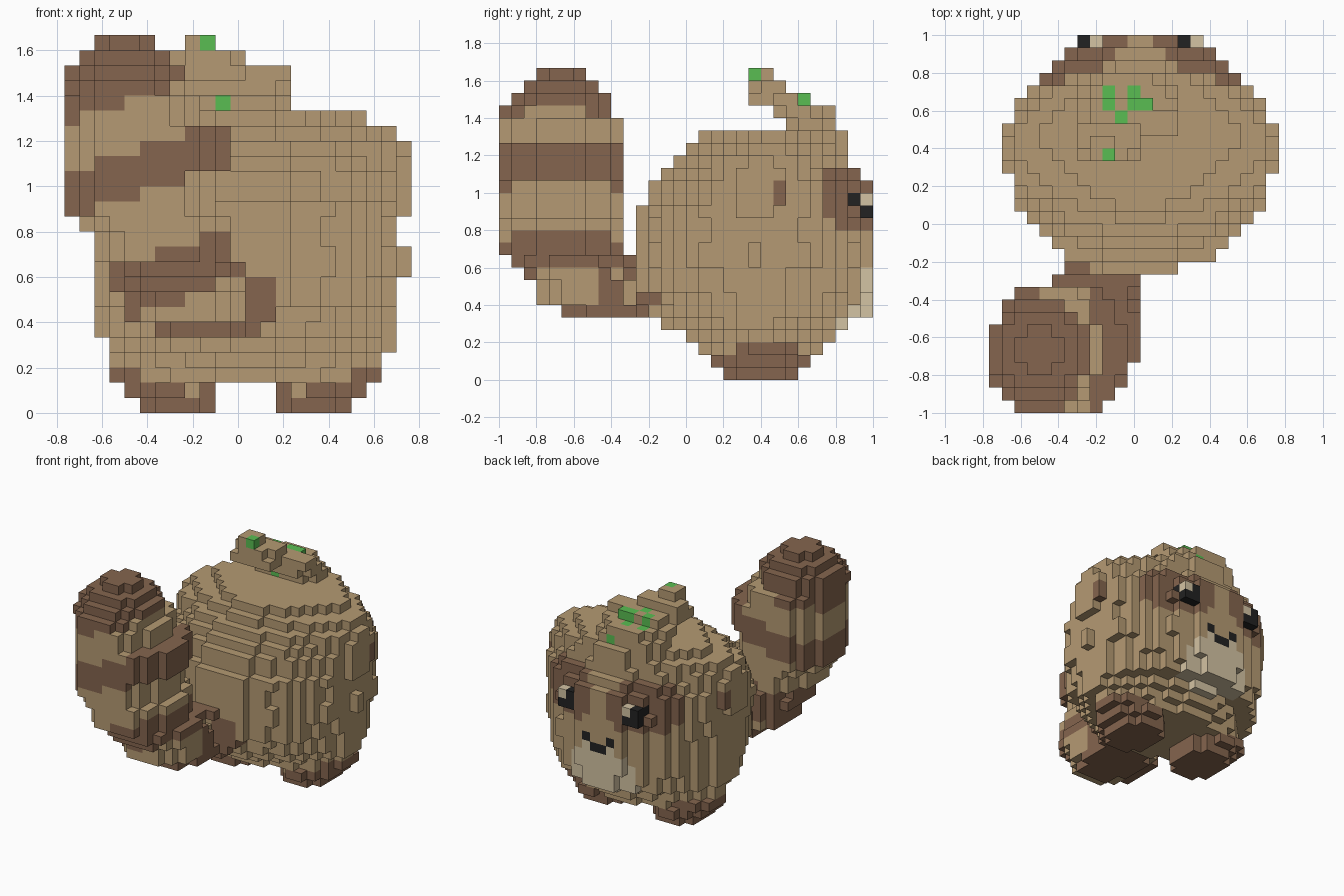
import bpy

cube = bpy.data.objects.get("Cube")
if cube:
    bpy.data.objects.remove(cube, do_unlink=True)

U = 2 / 30                       # edge of one block
ORIGIN = (-11.5 * U, -1.0, 0.0)  # corner of the block grid


# Materials
def linear(c):
    c /= 255
    return c / 12.92 if c <= 0.04045 else ((c + 0.055) / 1.055) ** 2.4


COLOURS = {"tan": (181, 154, 115), "brown": (133, 101, 78), "green": (90, 189, 82),
           "black": (34, 34, 34), "cream": (212, 195, 163)}
NAMES = list(COLOURS)
mats = []
for name, rgb in COLOURS.items():
    m = bpy.data.materials.new(name)
    m.use_nodes = True
    col = tuple(linear(c) for c in rgb) + (1.0,)
    m.diffuse_color = col
    bsdf = m.node_tree.nodes["Principled BSDF"]
    bsdf.inputs["Base Color"].default_value = col
    bsdf.inputs["Roughness"].default_value = 0.9
    mats.append(m)

# Each filled block maps to (part, colour); the first part to claim a block keeps it
blocks = {}


def put(cell, part, colour):
    blocks.setdefault(cell, (part, colour))


def disc(x0, x1, y0, y1, k, part, rule, soft=0.0, power=2.0):
    """Fill one rounded layer lying between the given block edges."""
    cx, cy = (x0 + x1) / 2, (y0 + y1) / 2
    rx, ry = (x1 - x0) / 2, (y1 - y0) / 2 + soft
    for i in range(23):
        for j in range(30):
            dx, dy = abs(i + 0.5 - cx) / rx, abs(j + 0.5 - cy) / ry
            if dx ** power + dy ** power <= 1:
                put((i, j, k), part, rule(i, j, k))


def box(i0, i1, j0, j1, k, part, rule):
    for i in range(i0, i1 + 1):
        for j in range(j0, j1 + 1):
            put((i, j, k), part, rule(i, j, k))


# Feet, mirrored about the body centre at block edge 12, with tan flecks on the toes
def foot_colour(i, j, k):
    return "tan" if k == 1 and j < 19 and i in (8, 9, 15) else "brown"


for k, (x0, x1, y0, y1) in enumerate([(5, 10, 18, 24), (4, 10, 17, 25), (3, 10, 19, 24)]):
    disc(x0, x1, y0, y1, k, "feet", foot_colour)
    disc(24 - x1, 24 - x0, y0, y1, k, "feet", foot_colour)

# Protruding eyes with a highlight in one upper corner
for i in (7, 15):
    for di in (0, 1):
        for k in (13, 14):
            put((i + di, 29, k), "eyes", "cream" if di and k == 14 else "black")
        put((i + di, 28, 14), "eyes", "black")

# Curled tuft on the head, with green spots
SPOTS = {(9, 24), (9, 25), (10, 23), (11, 24), (11, 25), (12, 24), (9, 20)}


def tuft_colour(i, j, k):
    if (i, j, k) == (12, 26, 20):
        return "green"
    return "green" if (i, j) in SPOTS and (j > 20 or k == 24) else "tan"


box(8, 13, 23, 26, 20, "tuft", tuft_colour)
box(7, 14, 24, 25, 20, "tuft", tuft_colour)
box(8, 13, 22, 25, 21, "tuft", tuft_colour)
box(7, 14, 23, 24, 21, "tuft", tuft_colour)
box(9, 12, 26, 26, 21, "tuft", tuft_colour)
box(7, 11, 20, 22, 22, "tuft", tuft_colour)
box(8, 14, 22, 23, 22, "tuft", tuft_colour)
box(8, 12, 24, 24, 22, "tuft", tuft_colour)
box(7, 11, 21, 22, 23, "tuft", tuft_colour)
box(8, 10, 20, 20, 23, "tuft", tuft_colour)
box(8, 9, 20, 21, 24, "tuft", tuft_colour)


# Tail with slanted bands; layers run from the bottom upward
def tail_colour(i, j, k):
    s = k + 0.5 - 0.35 * (i + 0.5)
    if k == 5 or (k < 9 and (i >= 12 or (i == 11 and j >= 8))):
        return "brown"
    return "brown" if s > 19.2 or 12.7 < s < 15.8 or 4.85 < s < 8.4 else "tan"


TAIL = [(6, 12, 5, 13), (4, 12, 3, 12), (4, 12, 3, 12), (3, 12, 2, 11), (3, 12, 1, 11),
        (2, 11, 0, 10), (2, 11, 0, 10), (1, 11, 0, 10), (0, 10, 0, 10), (0, 10, 0, 10),
        (0, 10, 0, 10), (0, 11, 0, 10), (0, 11, 0, 10), (0, 11, 0, 10), (0, 9, 0, 10),
        (0, 9, 0, 10), (0, 8, 0, 9), (0, 8, 1, 9), (1, 7, 2, 8), (2, 6, 3.2, 6.8)]
for n, layer in enumerate(TAIL):
    disc(*layer, n + 5, "tail", tail_colour, 0.45)
# Root joining the tail to the body
box(9, 12, 11, 13, 5, "tail", tail_colour)
for k in (6, 7, 8):
    box(9, 13, 11, 12, k, "tail", tail_colour)
box(9, 11, 10, 11, 9, "tail", tail_colour)


# Body with a face mask, muzzle, mouth and a side mark
def body_colour(i, j, k):
    dx = i + 0.5 - 12
    if j >= 27:
        if (i, k) in {(10, 10), (11, 9), (12, 9), (13, 10)}:
            return "black"
        if (dx / 4.4) ** 2 + ((k - 6) / 3.3) ** 2 < 1:
            return "cream"
    if j >= 26 and ((abs(dx) - 4.8) / 4.1) ** 2 + ((k - 14.1) / 2.7) ** 2 < 1:
        return "brown"
    if j == 22 and k in (14, 15) and abs(dx) > 9:
        return "brown"
    return "tan"


# Half widths to either side, rear edge, face edge and roundness of every layer
BODY = [(9, 9, 16, 26, 1.5), (9, 9, 15, 27, 1.5), (9, 10, 13, 28, 1.5), (10, 10, 12, 30, 1.6),
        (10, 10, 12, 30, 1.8), (10, 10, 11, 30, 2), (10, 10, 11, 30, 2),
        (10, 10.55, 11, 30, 2), (10, 10.55, 11, 30, 2), (10.4, 10.4, 11, 30, 2),
        (10.4, 10.4, 11, 30, 2), (10.7, 10.7, 11, 30, 2), (10.9, 10.9, 12, 30, 1.8),
        (10.9, 10.9, 12, 30, 1.8), (10.9, 10.9, 13, 29, 1.8), (10.9, 10.9, 14, 28, 1.7),
        (10, 10, 15, 28, 1.6), (8, 8, 16, 28, 1.5)]
for n, (right, left, y0, y1, power) in enumerate(BODY):
    disc(12 - right, 12 + left, y0, y1, n + 2, "body", body_colour, -0.1, power)

# Turn the outer sides of the blocks into one mesh per part
SIDES = {(1, 0, 0): [(1, 0, 0), (1, 1, 0), (1, 1, 1), (1, 0, 1)],
         (-1, 0, 0): [(0, 0, 0), (0, 0, 1), (0, 1, 1), (0, 1, 0)],
         (0, 1, 0): [(0, 1, 0), (0, 1, 1), (1, 1, 1), (1, 1, 0)],
         (0, -1, 0): [(0, 0, 0), (1, 0, 0), (1, 0, 1), (0, 0, 1)],
         (0, 0, 1): [(0, 0, 1), (1, 0, 1), (1, 1, 1), (0, 1, 1)],
         (0, 0, -1): [(0, 0, 0), (0, 1, 0), (1, 1, 0), (1, 0, 0)]}


def add(a, b):
    return tuple(p + q for p, q in zip(a, b))


for part in ("feet", "eyes", "tuft", "tail", "body"):
    verts, faces, slots = {}, [], []
    for cell, (owner, colour) in blocks.items():
        if owner != part:
            continue
        for step, corners in SIDES.items():
            if add(cell, step) not in blocks:
                faces.append([verts.setdefault(add(cell, c), len(verts)) for c in corners])
                slots.append(NAMES.index(colour))
    mesh = bpy.data.meshes.new(part)
    mesh.from_pydata([tuple(o + U * c for o, c in zip(ORIGIN, v)) for v in verts], [], faces)
    for m in mats:
        mesh.materials.append(m)
    for poly, slot in zip(mesh.polygons, slots):
        poly.material_index = slot
    mesh.update()
    bpy.context.collection.objects.link(bpy.data.objects.new(part, mesh))
